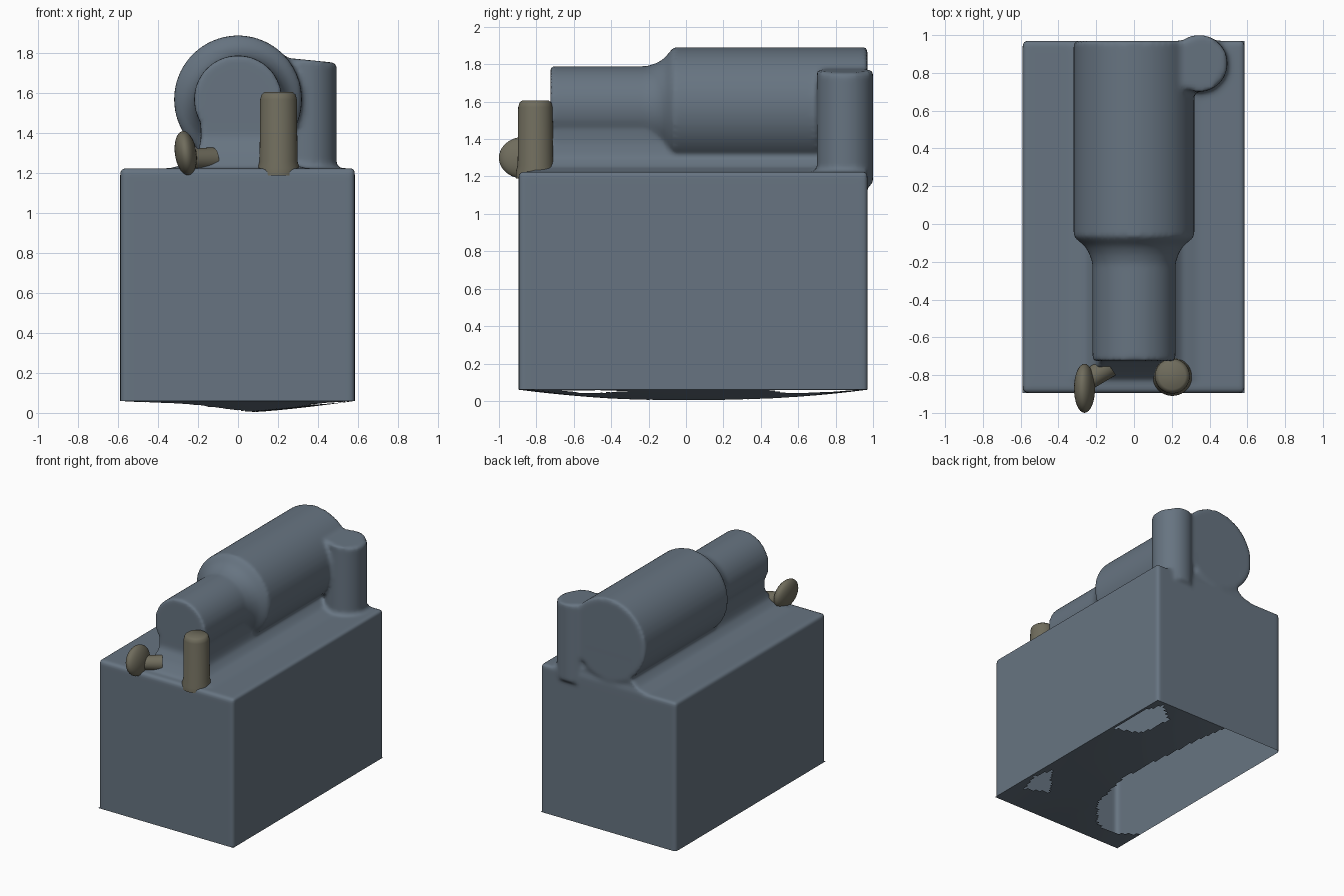
import bpy, bmesh, math
from mathutils import Vector, Matrix

if "Cube" in bpy.data.objects:
    bpy.data.objects.remove(bpy.data.objects["Cube"])


def material(name, col):
    m = bpy.data.materials.new(name)
    m.diffuse_color = (*col, 1)
    m.use_nodes = True
    m.node_tree.nodes["Principled BSDF"].inputs["Base Color"].default_value = m.diffuse_color
    return m


SLATE = material("slate_grey", (0.135, 0.175, 0.22))
OLIVE = material("olive_grey", (0.16, 0.15, 0.108))


def lathe(bm, profile, matrix, n=64):
    """Revolve (radius, height) points about local z, with capped ends."""
    rings = []
    for r, h in profile:
        rings.append([bm.verts.new(matrix @ Vector((r * math.cos(2 * math.pi * i / n),
                                                    r * math.sin(2 * math.pi * i / n), h)))
                      for i in range(n)])
    for a, b in zip(rings, rings[1:]):
        for i in range(n):
            j = (i + 1) % n
            bm.faces.new((a[i], a[j], b[j], b[i]))
    bm.faces.new(rings[0][::-1])
    bm.faces.new(rings[-1])
    return [v for ring in rings for v in ring]


def make(name, bm, mat):
    bmesh.ops.recalc_face_normals(bm, faces=bm.faces[:])
    me = bpy.data.meshes.new(name)
    bm.to_mesh(me)
    bm.free()
    me.materials.append(mat)
    ob = bpy.data.objects.new(name, me)
    bpy.context.collection.objects.link(ob)
    return ob


def smooth(ob, deg=40):
    bpy.ops.object.select_all(action='DESELECT')
    ob.select_set(True)
    bpy.context.view_layer.objects.active = ob
    bpy.ops.object.shade_smooth_by_angle(angle=math.radians(deg))


X0, X1, Y0, Y1 = -0.59, 0.585, -0.895, 0.97
CUT = 0.06

# Casing: box, stepped barrel, saddle and rear post melted into one skin
bm = bmesh.new()
box = bmesh.ops.create_cube(bm, size=1)["verts"]
for v in box:
    v.co = ((X0 + X1) / 2 + v.co.x * (X1 - X0), (Y0 + Y1) / 2 + v.co.y * (Y1 - Y0),
            0.56 + v.co.z * 1.33)
# barrel (local z becomes world y)
along_y = Matrix.Translation((0, 0, 1.57)) @ Matrix.Rotation(-math.pi / 2, 4, 'X')
lathe(bm, [(0.22, -0.725), (0.22, -0.21), (0.235, -0.16), (0.262, -0.115),
           (0.30, -0.085), (0.32, -0.065), (0.32, 0.97)], along_y)
# saddle under the barrel, flaring at the foot and at the front
half = [(0.36, 1.18), (0.34, 1.225), (0.25, 1.25), (0.20, 1.30), (0.185, 1.38), (0.19, 1.46)]
prof = half + [(-x, z) for x, z in reversed(half)]
front = [bm.verts.new((x, -0.725 - max(0, 1.36 - z) * 0.75, z)) for x, z in prof]
back = [bm.verts.new((x, 0.96, z)) for x, z in prof]
bm.faces.new(front)
bm.faces.new(back[::-1])
for i in range(len(prof)):
    j = (i + 1) % len(prof)
    bm.faces.new((front[i], back[i], back[j], front[j]))
# rear post with a slightly sloping top
for v in lathe(bm, [(0.15, 1.16), (0.15, 1.768)], Matrix.Translation((0.345, 0.85, 0))):
    if v.co.z > 1.5:
        v.co.z -= (v.co.x - 0.345) * 0.1
src = make("casing_source", bm, SLATE)
mod = src.modifiers.new("fuse", 'REMESH')
mod.mode = 'VOXEL'
mod.voxel_size = 0.016
mod = src.modifiers.new("soften", 'SMOOTH')
mod.factor = 0.5
mod.iterations = 4
dg = bpy.context.evaluated_depsgraph_get()
bm = bmesh.new()
bm.from_mesh(src.evaluated_get(dg).to_mesh())
bpy.data.objects.remove(src)
# open the underside
bmesh.ops.bisect_plane(bm, geom=bm.verts[:] + bm.edges[:] + bm.faces[:],
                       plane_co=(0, 0, CUT), plane_no=(0, 0, 1), clear_inner=True)
smooth(make("casing", bm, SLATE), 50)

# Base sheet: sagging membrane with ragged openings
holes = [  # u runs back to front, v runs right to left
    [(-0.01, 0.55), (0.11, 0.49), (0.37, 0.425), (0.52, 0.407), (0.745, 0.495),
     (0.895, 0.70), (0.91, 0.86), (0.85, 1.01), (-0.01, 1.01)],
    [(0.28, 0.02), (0.09, 0.01), (0.02, 0.07), (0.08, 0.2), (0.22, 0.175)],
    [(0.87, 0.07), (0.78, 0.02), (0.68, 0.05), (0.82, 0.2)],
]


def inside(u, v, poly):
    hit = False
    for (a, b), (c, d) in zip(poly, poly[1:] + poly[:1]):
        if (b > v) != (d > v) and u < (c - a) * (v - b) / (d - b) + a:
            hit = not hit
    return hit


bm = bmesh.new()
N = 64
grid = []
for i in range(N + 1):
    row = []
    for j in range(N + 1):
        u, v = i / N, j / N
        a, b = abs(2 * u - 1), abs(2 * v - 1)
        row.append(bm.verts.new((X1 + (X0 - X1) * v, Y1 + (Y0 - Y1) * u,
                                 CUT - CUT * (1 - a ** 2) * (1 - b ** 1.4))))
    grid.append(row)
for i in range(N):
    for j in range(N):
        if not any(inside((i + 0.5) / N, (j + 0.5) / N, h) for h in holes):
            bm.faces.new((grid[i][j], grid[i + 1][j], grid[i + 1][j + 1], grid[i][j + 1]))
bmesh.ops.delete(bm, geom=[v for v in bm.verts if not v.link_faces], context='VERTS')
bmesh.ops.recalc_face_normals(bm, faces=bm.faces[:])
if sum(f.normal.z for f in bm.faces) > 0:
    bmesh.ops.reverse_faces(bm, faces=bm.faces[:])
me = bpy.data.meshes.new("base_sheet")
bm.to_mesh(me)
bm.free()
me.materials.append(SLATE)
sheet = bpy.data.objects.new("base_sheet", me)
bpy.context.collection.objects.link(sheet)
smooth(sheet)

# Front post
bm = bmesh.new()
lathe(bm, [(0.105, 1.19), (0.105, 1.225), (0.095, 1.26), (0.092, 1.57), (0.085, 1.595),
           (0.07, 1.607)], Matrix.Translation((0.203, -0.805, 0)), 40)
smooth(make("front_post", bm, OLIVE), 60)

# Front knob: flattened tilted disc on a short stem
bm = bmesh.new()
tilt = (Matrix.Translation((-0.262, -0.87, 1.30)) @ Matrix.Rotation(math.radians(-8), 4, 'Y')
        @ Matrix.Diagonal((0.054, 0.13, 0.112, 1)))
bmesh.ops.create_uvsphere(bm, u_segments=32, v_segments=20, radius=1, matrix=tilt)
smooth(make("front_knob", bm, OLIVE), 60)
bm = bmesh.new()
start, end = Vector((-0.26, -0.84, 1.27)), Vector((-0.13, -0.75, 1.27))
d = end - start
stem = Matrix.Translation(start) @ d.to_track_quat('Z', 'Y').to_matrix().to_4x4()
lathe(bm, [(0.05, 0), (0.06, d.length)], stem, 32)
smooth(make("knob_stem", bm, OLIVE), 60)
